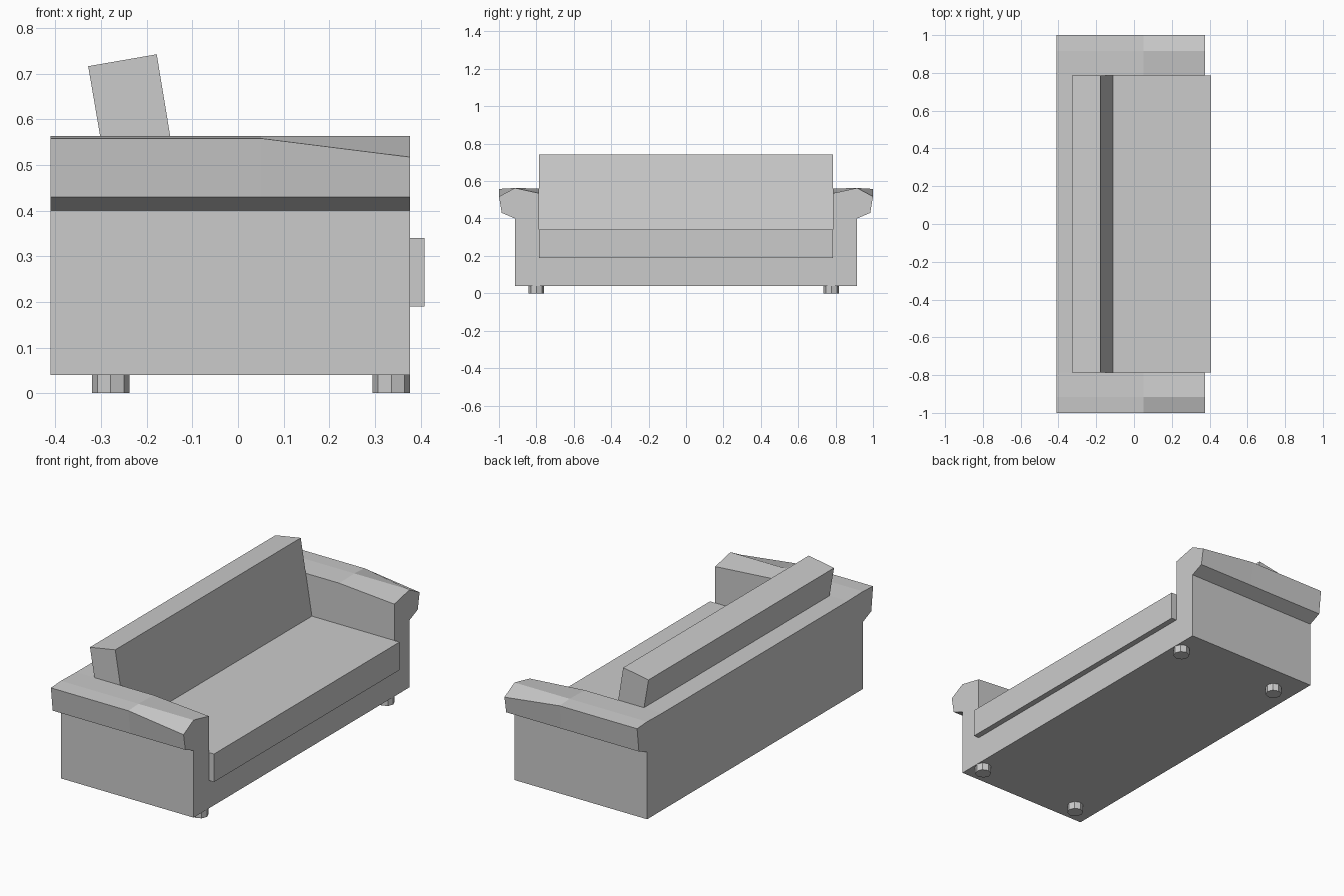
import bpy, bmesh, math

if "Cube" in bpy.data.objects:
    bpy.data.objects.remove(bpy.data.objects["Cube"])

INNER = 0.786  # half width between the arms


def finish(bm, name):
    bmesh.ops.remove_doubles(bm, verts=bm.verts, dist=1e-5)
    bmesh.ops.recalc_face_normals(bm, faces=bm.faces)
    mesh = bpy.data.meshes.new(name)
    bm.to_mesh(mesh)
    bm.free()
    obj = bpy.data.objects.new(name, mesh)
    bpy.context.collection.objects.link(obj)
    return obj


def loft(name, sections):
    """Join equal-length closed sections and cap both ends."""
    bm = bmesh.new()
    rings = [[bm.verts.new(p) for p in s] for s in sections]
    n = len(rings[0])
    for a, b in zip(rings, rings[1:]):
        for i in range(n):
            j = (i + 1) % n
            bm.faces.new((a[i], a[j], b[j], b[i]))
    bm.faces.new(rings[0])
    bm.faces.new(rings[-1])
    return finish(bm, name)


def prism(name, profile, half):
    """Extrude an x-z profile across the sofa width."""
    return loft(name, [[(x, y, z) for x, z in profile] for y in (-half, half)])


def frame_section(x, outer_z, inner_z, floor_z):
    half = [(0.915, 0.04), (0.915, 0.40), (0.985, 0.43), (1.0, outer_z),
            (0.915, 0.563), (INNER, inner_z), (INNER, floor_z)]
    return [(x, y, z) for y, z in half] + [(x, -y, z) for y, z in reversed(half)]


# Frame: base, flared arms and back wall in one shell;
# the floor drops from wall top to seat base at the repeated station
loft("frame", [frame_section(*s) for s in (
    (-0.41, 0.558, 0.56, 0.56),
    (-0.25, 0.558, 0.56, 0.56),
    (-0.25, 0.558, 0.56, 0.19),
    (0.05, 0.558, 0.56, 0.19),
    (0.377, 0.517, 0.535, 0.19))])

# Seat cushion, overhanging the front
prism("seat_cushion", [(-0.25, 0.19), (0.408, 0.19), (0.408, 0.34), (-0.25, 0.34)], INNER)

# Leaning back cushion
prism("back_cushion", [(-0.328, 0.716), (-0.178, 0.742), (-0.11, 0.33), (-0.262, 0.33)], INNER)

# Octagonal feet
for fx, end in ((-0.279, "back"), (0.336, "front")):
    for fy, side in ((-0.80, "right"), (0.777, "left")):
        ring = [(fx + 0.041 * math.cos(k * math.pi / 4),
                 fy + 0.041 * math.sin(k * math.pi / 4)) for k in range(8)]
        loft(f"{end}_{side}_foot", [[(x, y, z) for x, y in ring] for z in (0, 0.04)])
